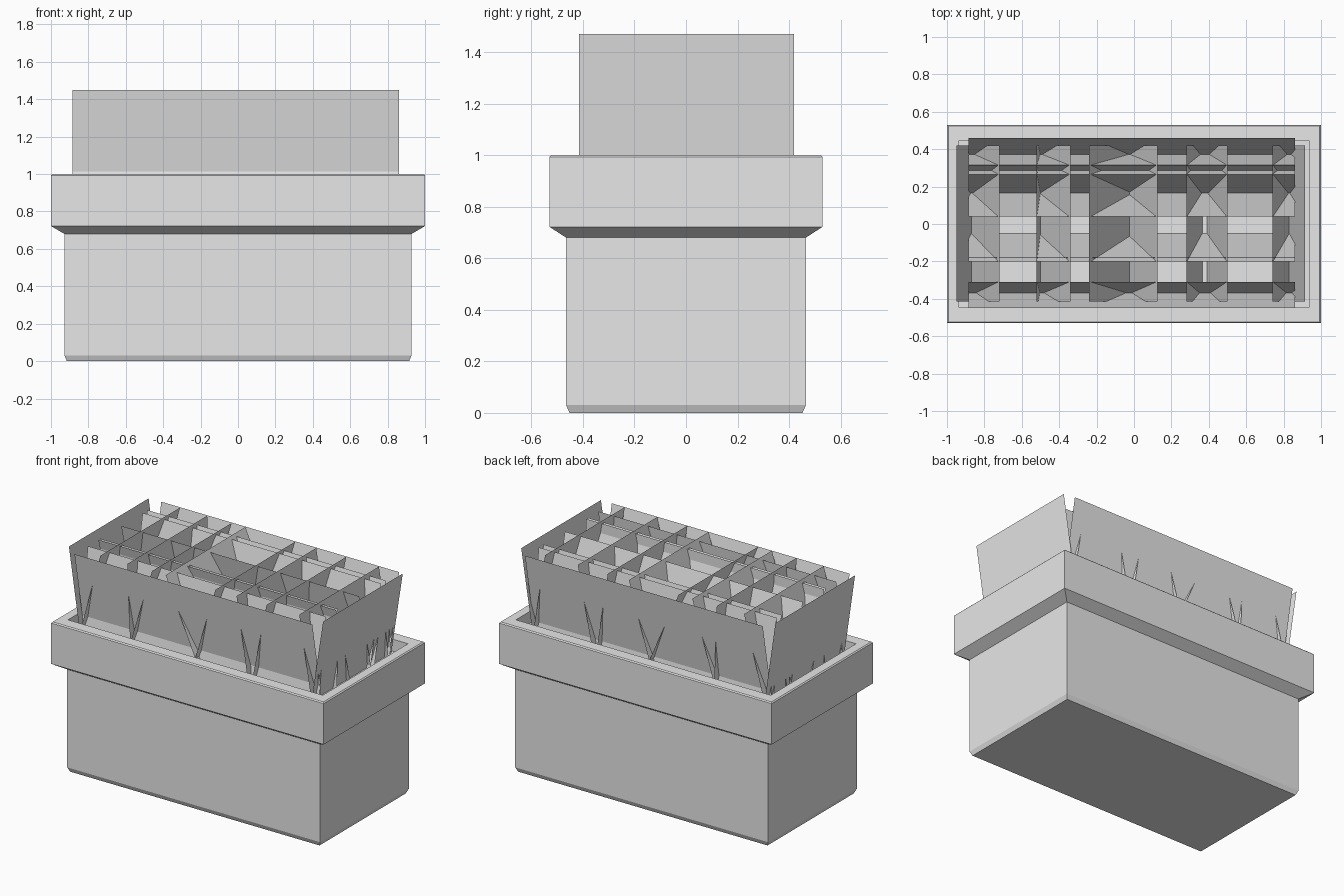
import bpy, bmesh

if "Cube" in bpy.data.objects:
    bpy.data.objects.remove(bpy.data.objects["Cube"])

grey = bpy.data.materials.new("plain_grey")
grey.diffuse_color = (0.8, 0.8, 0.8, 1)
grey.use_nodes = True
grey.node_tree.nodes["Principled BSDF"].inputs["Base Color"].default_value = grey.diffuse_color


def make_object(name, bm):
    mesh = bpy.data.meshes.new(name)
    bm.to_mesh(mesh)
    bm.free()
    mesh.materials.append(grey)
    obj = bpy.data.objects.new(name, mesh)
    bpy.context.collection.objects.link(obj)
    return obj


def rectangular_loft(name, rings):
    """Stack rectangles (half x, half y, z) and cap both ends."""
    bm = bmesh.new()
    loops = [[bm.verts.new((sx * hx, sy * hy, z))
              for sx, sy in ((-1, -1), (1, -1), (1, 1), (-1, 1))]
             for hx, hy, z in rings]
    for low, high in zip(loops, loops[1:]):
        for i in range(4):
            j = (i + 1) % 4
            bm.faces.new((low[i], low[j], high[j], high[i]))
    bm.faces.new(loops[0][::-1])
    bm.faces.new(loops[-1])
    return make_object(name, bm)


def card(name, axis, top, bottom, start, end, height):
    """Thin leaning sheet running along one axis."""
    bm = bmesh.new()
    corners = ((start, bottom, SOIL), (end, bottom, SOIL),
               (end, top, height), (start, top, height))
    bm.faces.new([bm.verts.new((a, b, z) if axis == "x" else (b, a, z))
                  for a, b, z in corners])
    return make_object(name, bm)


# Planter box: chamfered foot, flared rim, inner wall and soil bed
SOIL = 0.92
rectangular_loft("planter_box", [
    (0.915, 0.452, 0.0), (0.928, 0.465, 0.03), (0.928, 0.465, 0.68),
    (1.0, 0.53, 0.722), (1.0, 0.53, 0.993), (0.993, 0.523, 1.0),
    (0.935, 0.447, 1.0), (0.935, 0.447, SOIL)])

# Plant sheets along the length: (top y, bottom y)
for i, (top, bottom) in enumerate([
        (0.46, 0.36), (0.315, 0.38), (0.315, 0.20), (0.265, 0.35),
        (0.265, 0.16), (0.04, 0.17), (-0.20, -0.05), (-0.18, -0.19),
        (-0.31, -0.38), (-0.45, -0.35)]):
    card(f"long_plant_sheet_{i + 1}", "x", top, bottom, -0.885, 0.86, 1.45)

# Plant sheets across the width: (top x, bottom x)
for i, (top, bottom) in enumerate([
        (-0.95, -0.87), (-0.72, -0.87), (-0.52, -0.50), (-0.34, -0.51),
        (-0.24, 0.00), (0.125, -0.04), (0.28, 0.365), (0.50, 0.39),
        (0.74, 0.83), (0.915, 0.83)]):
    card(f"cross_plant_sheet_{i + 1}", "y", top, bottom, -0.415, 0.42, 1.47)
